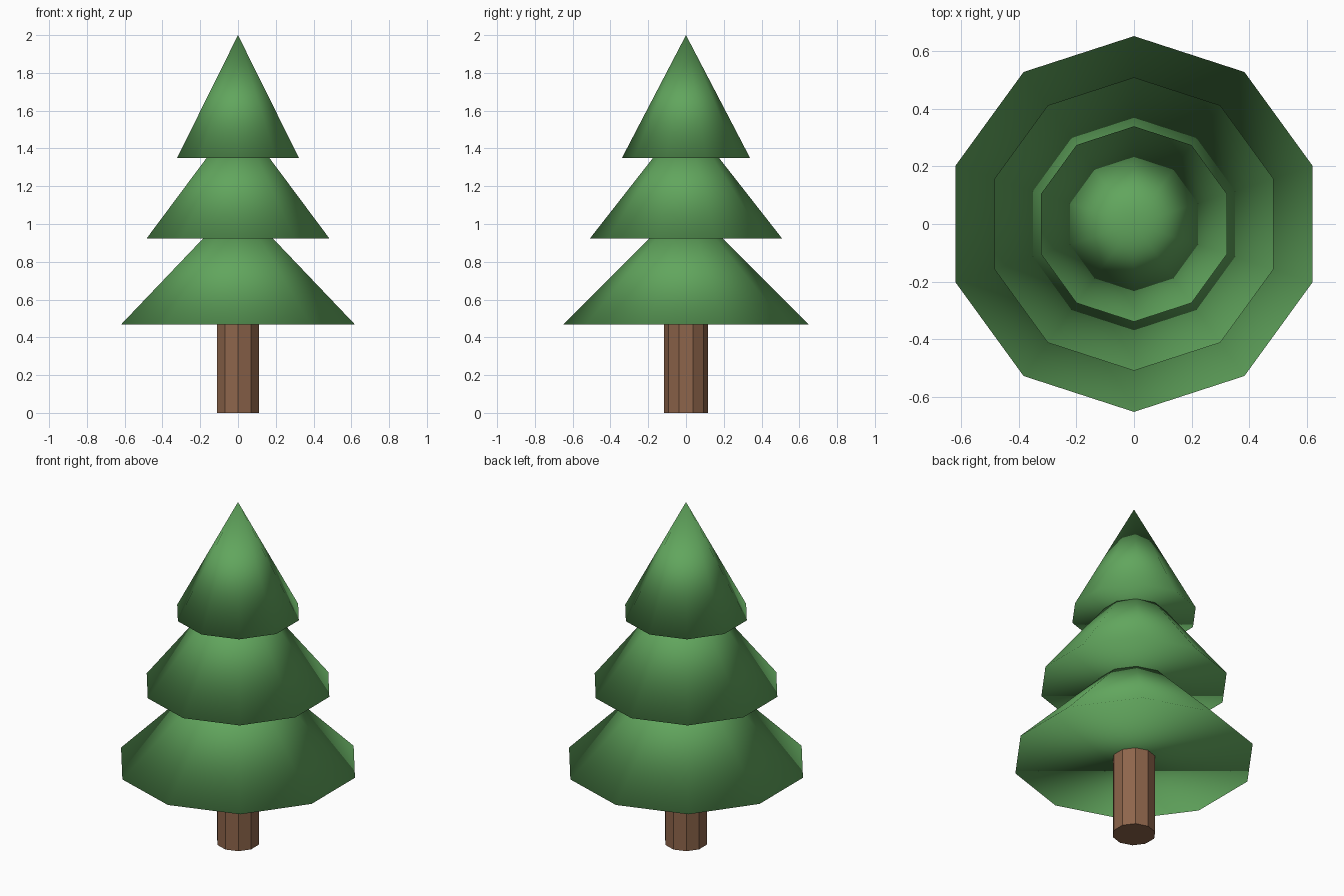
import bpy

if "Cube" in bpy.data.objects:
    bpy.data.objects.remove(bpy.data.objects["Cube"])

SIDES = 10


def material(name, color):
    mat = bpy.data.materials.new(name)
    mat.diffuse_color = color
    mat.use_nodes = True
    mat.node_tree.nodes["Principled BSDF"].inputs["Base Color"].default_value = mat.diffuse_color
    return mat


bark = material("bark", (0.27, 0.13, 0.07, 1))
needles = material("needles", (0.12, 0.38, 0.11, 1))

# Trunk: flat-shaded ten-sided post reaching just into the lowest tier
TRUNK_H = 0.51
bpy.ops.mesh.primitive_cylinder_add(vertices=SIDES, radius=0.116, depth=TRUNK_H,
                                    location=(0, 0, TRUNK_H / 2))
trunk = bpy.context.object
trunk.name = "trunk"
trunk.data.materials.append(bark)

# Foliage: three overlapping closed cones, fully smooth shaded
TIER_H = 0.65
tiers = [("lower_foliage", 0.652, 0.467),
         ("middle_foliage", 0.509, 0.923),
         ("upper_foliage", 0.339, 1.35)]
for name, radius, base in tiers:
    bpy.ops.mesh.primitive_cone_add(vertices=SIDES, radius1=radius, radius2=0,
                                    depth=TIER_H, location=(0, 0, base + TIER_H / 2))
    tier = bpy.context.object
    tier.name = name
    tier.data.materials.append(needles)
    bpy.ops.object.shade_smooth()
